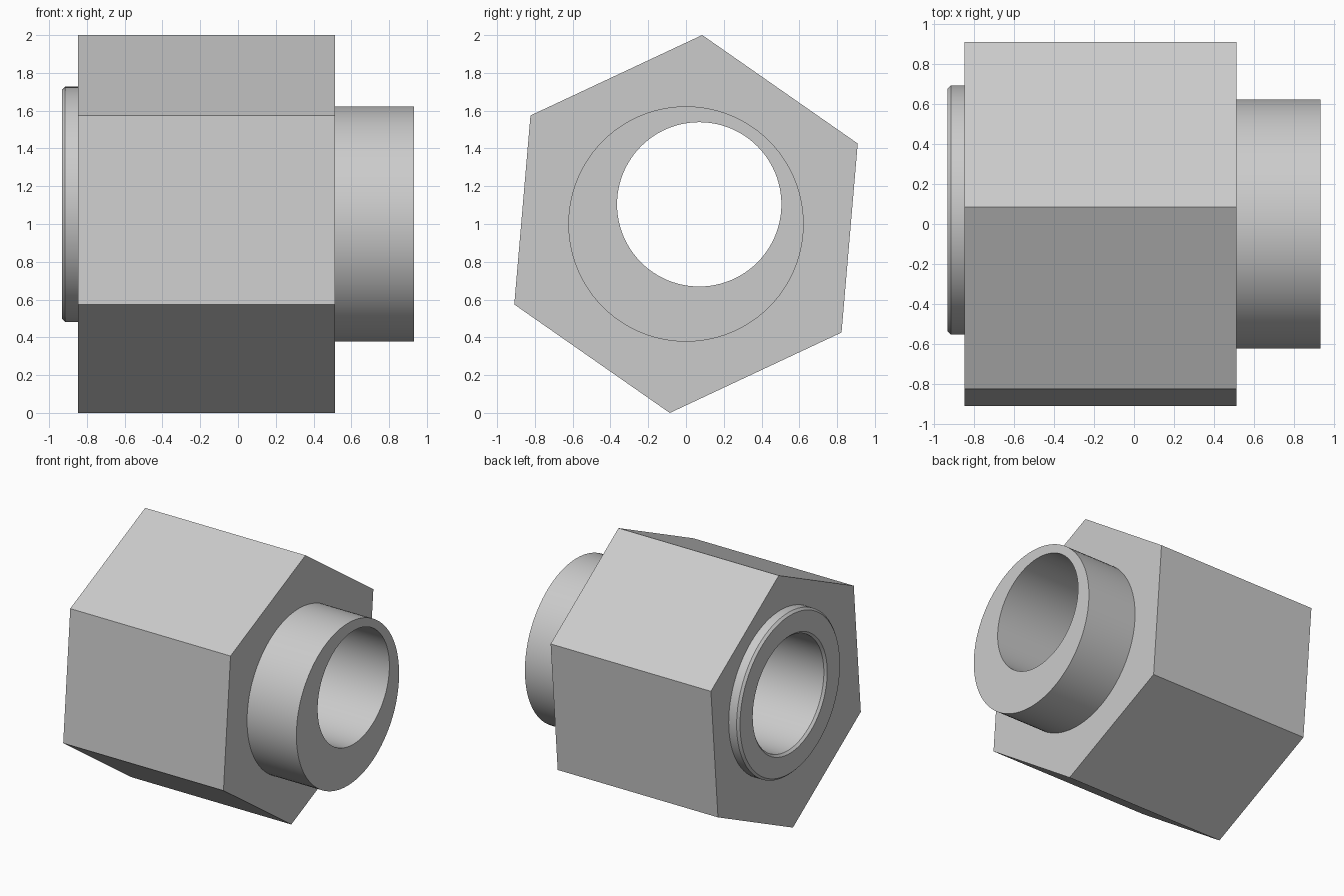
import bpy
import math

cube = bpy.data.objects.get("Cube")
if cube:
    bpy.data.objects.remove(cube, do_unlink=True)

grey = bpy.data.materials.new("plain grey")
grey.use_nodes = True
COLOUR = (0.6, 0.6, 0.6, 1)
grey.diffuse_color = COLOUR
grey.node_tree.nodes["Principled BSDF"].inputs["Base Color"].default_value = COLOUR


def turned(name, profile, centre, sides=96, start=0.0):
    """Solid turned about an x-parallel axis; profile lists (x, radius)."""
    cy, cz = centre
    verts, faces = [], []
    for x, r in profile:
        for i in range(sides):
            a = start + 2 * math.pi * i / sides
            verts.append((x, cy + r * math.cos(a), cz + r * math.sin(a)))
    for k in range(len(profile) - 1):
        for i in range(sides):
            j = (i + 1) % sides
            a, b = k * sides, (k + 1) * sides
            faces.append((a + i, b + i, b + j, a + j))
    last = (len(profile) - 1) * sides
    faces.append(tuple(range(sides)))
    faces.append(tuple(last + i for i in reversed(range(sides))))
    mesh = bpy.data.meshes.new(name)
    mesh.from_pydata(verts, [], faces)
    # orient outward
    mesh.flip_normals()
    mesh.materials.append(grey)
    obj = bpy.data.objects.new(name, mesh)
    bpy.context.collection.objects.link(obj)
    return obj


def combine(target, tool, operation):
    """Apply a boolean and discard the tool."""
    tool.hide_render = True
    mod = target.modifiers.new(operation.lower(), "BOOLEAN")
    mod.operation = operation
    mod.solver = "EXACT"
    mod.object = tool
    bpy.context.view_layer.objects.active = target
    bpy.ops.object.modifier_apply(modifier=mod.name)
    bpy.data.objects.remove(tool, do_unlink=True)


MAIN_AXIS = (0.0, 1.0)
OFFSET_AXIS = (0.07, 1.104)

# Hexagonal body, slightly rotated about its axis
body = turned("hexagonal_body", [(-0.848, 1.004), (0.513, 1.004)],
              MAIN_AXIS, sides=6, start=math.radians(85.1))

# Plain spigot, concentric with the hexagon
spigot = turned("spigot", [(0.3, 0.623), (0.932, 0.623)], MAIN_AXIS)
combine(body, spigot, "UNION")

# Chamfered collar, concentric with the offset bore
collar = turned("collar", [(-0.932, 0.606), (-0.915, 0.623), (-0.6, 0.623)], OFFSET_AXIS)
combine(body, collar, "UNION")

# Through bore with a chamfered mouth at the collar
bore = turned("bore", [(-1.0, 0.452), (-0.932, 0.452), (-0.915, 0.435), (1.1, 0.435)],
              OFFSET_AXIS)
combine(body, bore, "DIFFERENCE")

bpy.ops.object.select_all(action="DESELECT")
body.select_set(True)
bpy.context.view_layer.objects.active = body
bpy.ops.object.shade_smooth_by_angle(angle=math.radians(30))
